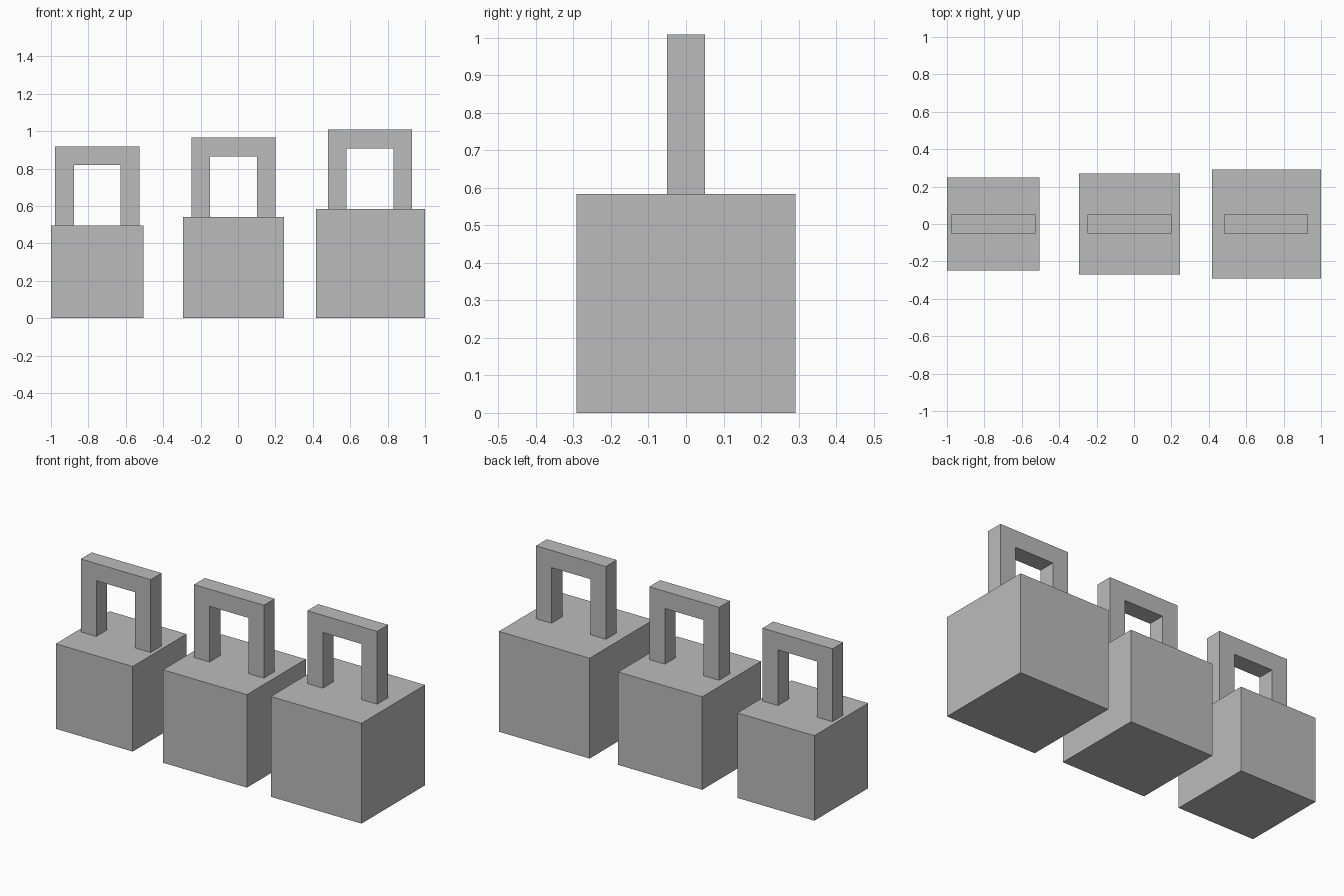
import bpy, bmesh

if "Cube" in bpy.data.objects:
    bpy.data.objects.remove(bpy.data.objects["Cube"])

grey = bpy.data.materials.new("plain_grey")
grey.diffuse_color = (0.5, 0.5, 0.5, 1)
grey.use_nodes = True
grey.node_tree.nodes["Principled BSDF"].inputs["Base Color"].default_value = grey.diffuse_color


def extruded(name, profile, depth):
    """Solid made from an x/z profile, centred on y = 0."""
    bm = bmesh.new()
    face = bm.faces.new([bm.verts.new((x, -depth / 2, z)) for x, z in profile])
    new = bmesh.ops.extrude_face_region(bm, geom=[face])["geom"]
    verts = [g for g in new if isinstance(g, bmesh.types.BMVert)]
    bmesh.ops.translate(bm, verts=verts, vec=(0, depth, 0))
    bmesh.ops.recalc_face_normals(bm, faces=bm.faces)
    mesh = bpy.data.meshes.new(name)
    bm.to_mesh(mesh)
    bm.free()
    mesh.materials.append(grey)
    obj = bpy.data.objects.new(name, mesh)
    bpy.context.collection.objects.link(obj)
    return obj


BAR = 0.1             # handle bar thickness
HALF = 0.225          # handle half width
RISE = 0.424          # handle height above the block

# Block name, block centre x, block size, handle centre x
blocks = [("small", -0.7525, 0.495, -0.7525),
          ("medium", -0.0235, 0.541, -0.0235),
          ("large", 0.708, 0.584, 0.706)]

for name, cx, size, hx in blocks:
    # Cube-shaped weight
    h = size / 2
    extruded(name + "_block",
             [(cx - h, 0), (cx + h, 0), (cx + h, size), (cx - h, size)], size)

    # Square arch handle standing on the block
    o, i = HALF, HALF - BAR
    top, under = size + RISE, size + RISE - BAR
    arch = [(-o, size), (-i, size), (-i, under), (i, under),
            (i, size), (o, size), (o, top), (-o, top)]
    extruded(name + "_handle", [(hx + x, z) for x, z in arch], BAR)
